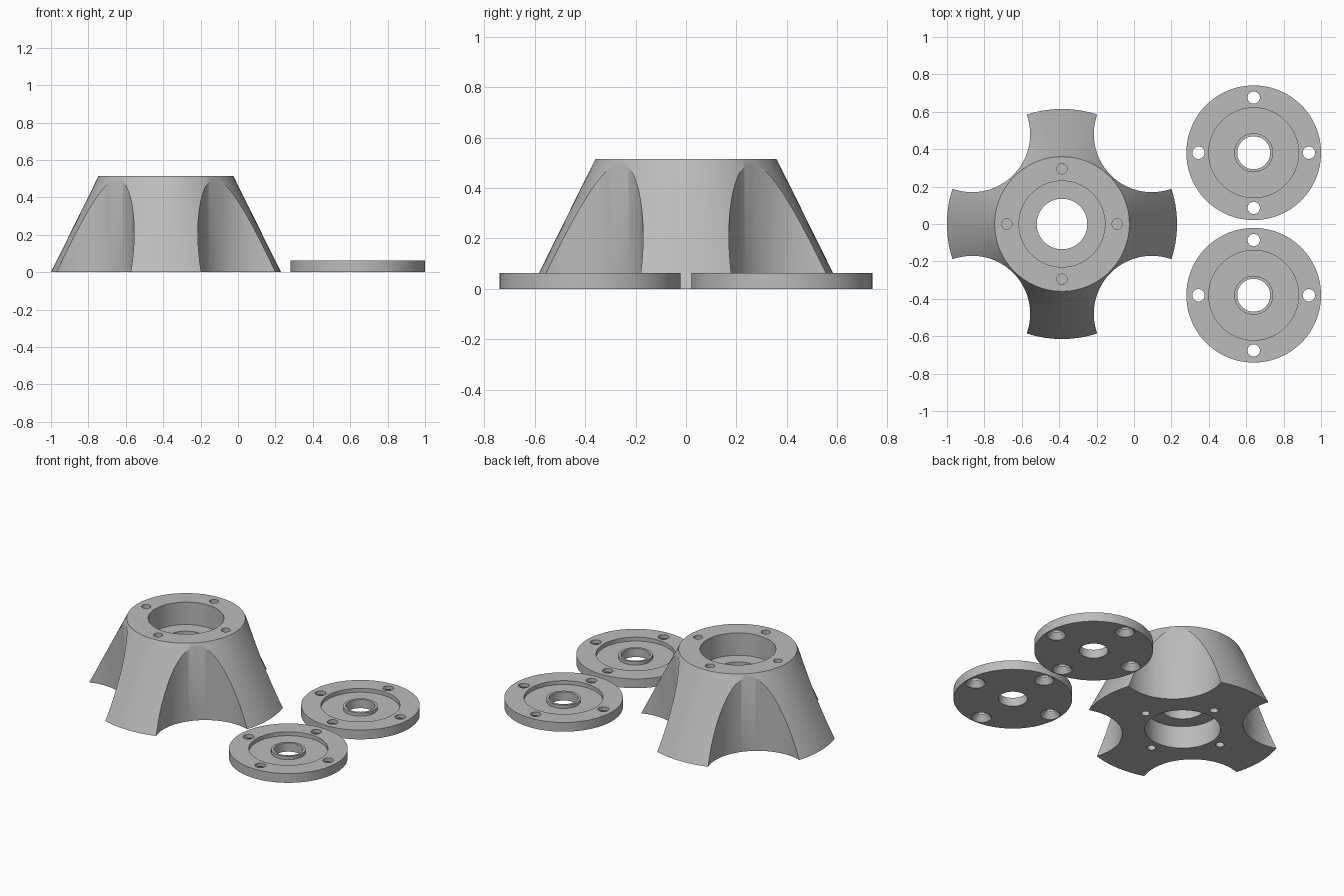
import bpy, bmesh
from math import pi, radians, cos, sin
from mathutils import Matrix

if "Cube" in bpy.data.objects:
    bpy.data.objects.remove(bpy.data.objects["Cube"], do_unlink=True)

grey = bpy.data.materials.new("plain grey")
grey.use_nodes = True
colour = (0.5, 0.5, 0.5, 1)
grey.diffuse_color = colour
grey.node_tree.nodes["Principled BSDF"].inputs["Base Color"].default_value = colour


def lathe(name, profile, centre=(0, 0), sides=96):
    """Revolve a closed (radius, height) outline around a vertical axis."""
    bm = bmesh.new()
    rings = [[bm.verts.new((r * cos(2 * pi * i / sides) + centre[0],
                            r * sin(2 * pi * i / sides) + centre[1], z))
              for i in range(sides)] for r, z in profile]
    for a, b in zip(rings, rings[1:] + rings[:1]):
        for i in range(sides):
            j = (i + 1) % sides
            bm.faces.new((a[i], a[j], b[j], b[i]))
    bmesh.ops.recalc_face_normals(bm, faces=bm.faces)
    return link(name, bm)


def link(name, bm):
    mesh = bpy.data.meshes.new(name)
    bm.to_mesh(mesh)
    bm.free()
    mesh.materials.append(grey)
    obj = bpy.data.objects.new(name, mesh)
    bpy.context.collection.objects.link(obj)
    return obj


def plug(bm, x, y, z0, z1, r0, r1, sides=32):
    """Add a capped cylinder or cone from z0 to z1."""
    bmesh.ops.create_cone(bm, cap_ends=True, segments=sides, radius1=r0, radius2=r1,
                          depth=z1 - z0, matrix=Matrix.Translation((x, y, (z0 + z1) / 2)))


def cut(obj, bm):
    """Subtract the plugs, then shade smooth with sharp edges."""
    cutter = link("cutter", bm)
    cutter.hide_render = True
    mod = obj.modifiers.new("cut", "BOOLEAN")
    mod.operation, mod.solver, mod.object = "DIFFERENCE", "EXACT", cutter
    bpy.ops.object.select_all(action="DESELECT")
    bpy.context.view_layer.objects.active = obj
    obj.select_set(True)
    bpy.ops.object.modifier_apply(modifier=mod.name)
    bpy.data.objects.remove(cutter, do_unlink=True)
    bpy.ops.object.shade_smooth_by_angle(angle=radians(30))


def around(centre, radius, start=0):
    """Four evenly spaced points on a circle."""
    for k in range(4):
        a = start + k * pi / 2
        yield centre[0] + radius * cos(a), centre[1] + radius * sin(a)


# Conical hub with a bearing seat at each end
HUB, TOP, SEAT = (-0.385, 0), 0.515, 0.15
hub = lathe("conical_hub", [(0.135, SEAT), (0.23, SEAT), (0.23, 0), (0.615, 0),
                            (0.36, TOP), (0.23, TOP), (0.23, TOP - SEAT),
                            (0.135, TOP - SEAT)], HUB)
bm = bmesh.new()
# Diagonal scoops leave four flared legs
for x, y in around(HUB, 0.679, pi / 4):
    plug(bm, x, y, -0.1, 0.7, 0.31, 0.31, 96)
# Blind screw holes in both ends
for x, y in around(HUB, 0.295):
    plug(bm, x, y, TOP - 0.2, TOP + 0.1, 0.028, 0.028)
    plug(bm, x, y, -0.1, 0.2, 0.026, 0.026)
cut(hub, bm)

# Two retaining caps with a recess, a raised collar and countersunk holes
THICK = 0.062
for name, y in (("front_cap", -0.381), ("back_cap", 0.381)):
    centre = (0.64, y)
    cap = lathe(name, [(0.088, 0), (0.36, 0), (0.36, THICK), (0.24, THICK),
                       (0.24, 0.036), (0.104, 0.036), (0.104, 0.058), (0.088, 0.058)],
                centre)
    bm = bmesh.new()
    for px, py in around(centre, 0.295):
        plug(bm, px, py, -0.02, 0.1, 0.033, 0.033)
    cut(cap, bm)
    bm = bmesh.new()
    for px, py in around(centre, 0.295):
        plug(bm, px, py, -0.01, 0.04, 0.067, 0.032)
    cut(cap, bm)
